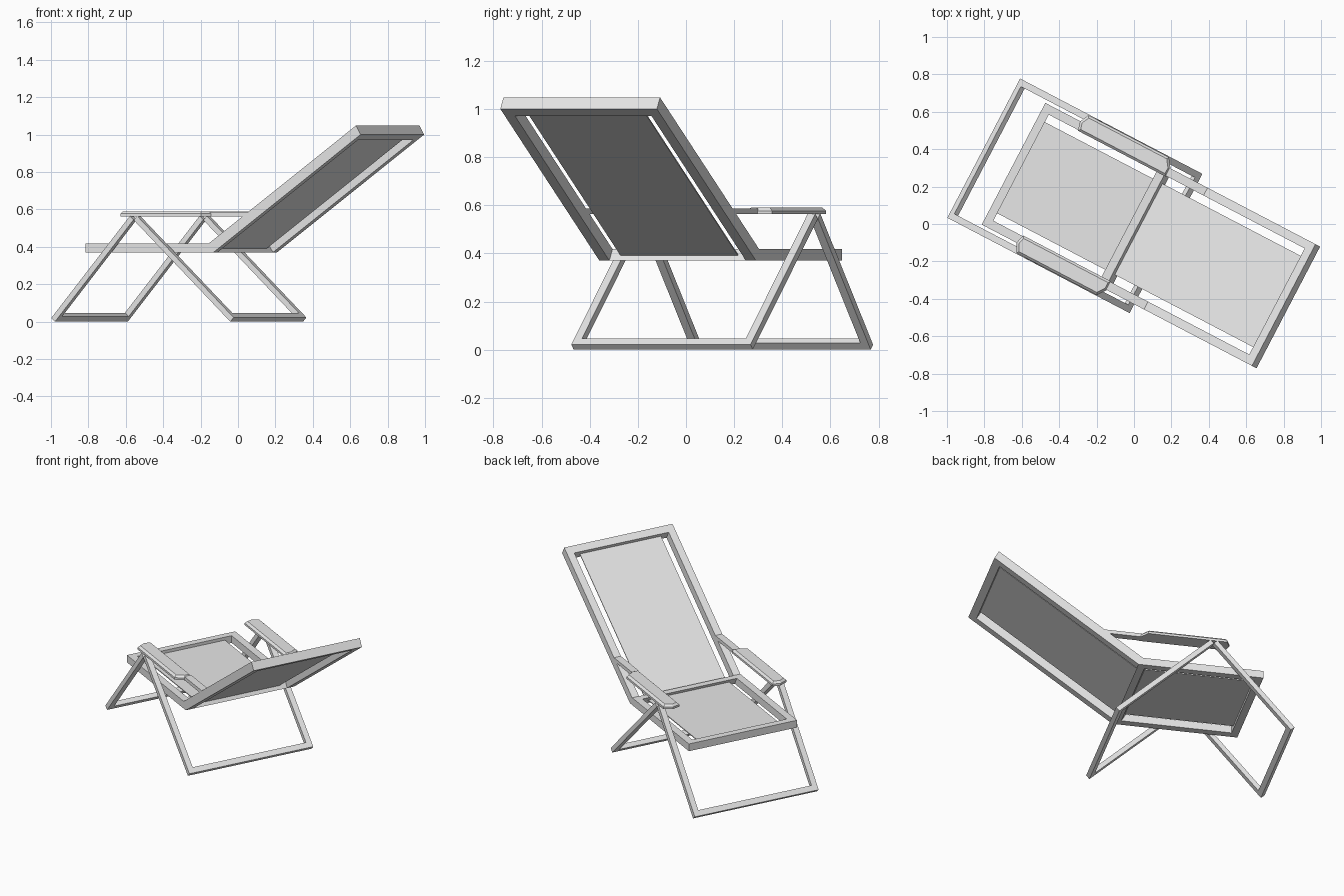
import bpy, bmesh
from math import sin, cos, radians
from mathutils import Matrix, Vector

cube = bpy.data.objects.get("Cube")
if cube:
    bpy.data.objects.remove(cube, do_unlink=True)

grey = bpy.data.materials.new("light_grey")
grey.use_nodes = True
grey.diffuse_color = (0.8, 0.8, 0.8, 1)
grey.node_tree.nodes["Principled BSDF"].inputs["Base Color"].default_value = (0.8, 0.8, 0.8, 1)

# The chair is built along its own length axis, then turned on the ground
PLACE = Matrix.Rotation(radians(-27.6), 4, 'Z') @ Matrix.Translation((0, -0.013, 0))


def finish(name, bm):
    bmesh.ops.recalc_face_normals(bm, faces=bm.faces)
    bm.transform(PLACE)
    mesh = bpy.data.meshes.new(name)
    bm.to_mesh(mesh)
    bm.free()
    mesh.materials.append(grey)
    obj = bpy.data.objects.new(name, mesh)
    bpy.context.collection.objects.link(obj)
    return obj


def extrude(bm, points, offset):
    face = bm.faces.new([bm.verts.new(p) for p in points])
    new = bmesh.ops.extrude_face_region(bm, geom=[face])["geom"]
    verts = [g for g in new if isinstance(g, bmesh.types.BMVert)]
    bmesh.ops.translate(bm, verts=verts, vec=offset)
    return verts


def prism(bm, profile, y0, y1):
    """Side profile (length, height) extruded across the width."""
    extrude(bm, [(u, y0, z) for u, z in profile], (0, y1 - y0, 0))


def rails(bm, profile, inner, outer):
    for side in (-1, 1):
        prism(bm, profile, side * inner, side * outer)


HALF, INNER, CLOTH = 0.367, 0.32, 0.275
LOW, HIGH = 0.37, 0.418
FOOT = -0.72
joint_low, joint_high = Vector((0.05, LOW)), Vector((0.022, HIGH))
head_low, head_high = Vector((0.938, 1.0)), Vector((0.91, 1.048))
slope = (head_low - joint_low).normalized()

# Seat frame: two rails, foot bar and mitred rear bar
bm = bmesh.new()
rails(bm, [(FOOT, LOW), joint_low, joint_high, (FOOT, HIGH)], INNER, HALF)
prism(bm, [(FOOT, LOW), (FOOT + 0.045, LOW), (FOOT + 0.045, HIGH), (FOOT, HIGH)], -INNER, INNER)
prism(bm, [joint_low - Vector((0.045, 0)), joint_low, joint_high,
           joint_high - Vector((0.045, 0))], -INNER, INNER)
finish("seat_frame", bm)

# Backrest frame: two sloping rails and head bar
bm = bmesh.new()
rails(bm, [joint_low, head_low, head_high, joint_high], INNER, HALF)
bar = slope * 0.05
prism(bm, [head_low - bar, head_low, head_high, head_high - bar], -INNER, INNER)
finish("backrest_frame", bm)

# Cloth panels at mid thickness of each frame
bm = bmesh.new()
prism(bm, [(FOOT + 0.04, 0.392), (0.02, 0.392), (0.02, 0.398), (FOOT + 0.04, 0.398)], -CLOTH, CLOTH)
finish("seat_cloth", bm)

bm = bmesh.new()
a = joint_low.lerp(joint_high, 0.45)
b = head_low.lerp(head_high, 0.45) - slope * 0.045
t = (joint_high - joint_low) * 0.1
prism(bm, [a, b, b + t, a + t], -CLOTH, CLOTH)
finish("backrest_cloth", bm)


# Leg frames: tilted U shapes that meet under the armrests
def leg_frame(name, foot_u, direction, angle):
    thick, width, outer, top = 0.03, 0.036, 0.42, 0.565
    d = Vector((direction * cos(angle), sin(angle)))
    n = Vector((-direction * sin(angle), cos(angle))) * thick
    p = Vector((foot_u - n.x, 0))
    length = (top - n.y) / d.y
    bm = bmesh.new()
    rails(bm, [p, p + d * length, p + d * length + n, p + n], outer - width, outer)
    prism(bm, [p, p + d * width, p + d * width + n, p + n], width - outer, outer - width)
    finish(name, bm)


leg_frame("front_legs", -0.9, 1, radians(49))
leg_frame("rear_legs", 0.2, -1, radians(43))

# Armrests: wide bevelled pad and a narrow arm running to the backrest
outline = [(-0.497, 0.316), (-0.51, 0.365), (-0.485, 0.416), (0.0, 0.416), (0.035, 0.367), (0.035, 0.316)]
for side, label in ((1, "left"), (-1, "right")):
    bm = bmesh.new()
    top = extrude(bm, [(u, side * v, 0.563) for u, v in outline], (0, 0, 0.027))
    edges = [e for e in bm.edges if all(v in top for v in e.verts)]
    bmesh.ops.bevel(bm, geom=edges, offset=0.013, segments=1, affect='EDGES')
    finish(label + "_armrest_pad", bm)

    bm = bmesh.new()
    prism(bm, [(0.03, 0.563), (0.235, 0.563), (0.265, 0.586), (0.03, 0.586)], side * INNER, side * HALF)
    finish(label + "_armrest_arm", bm)
